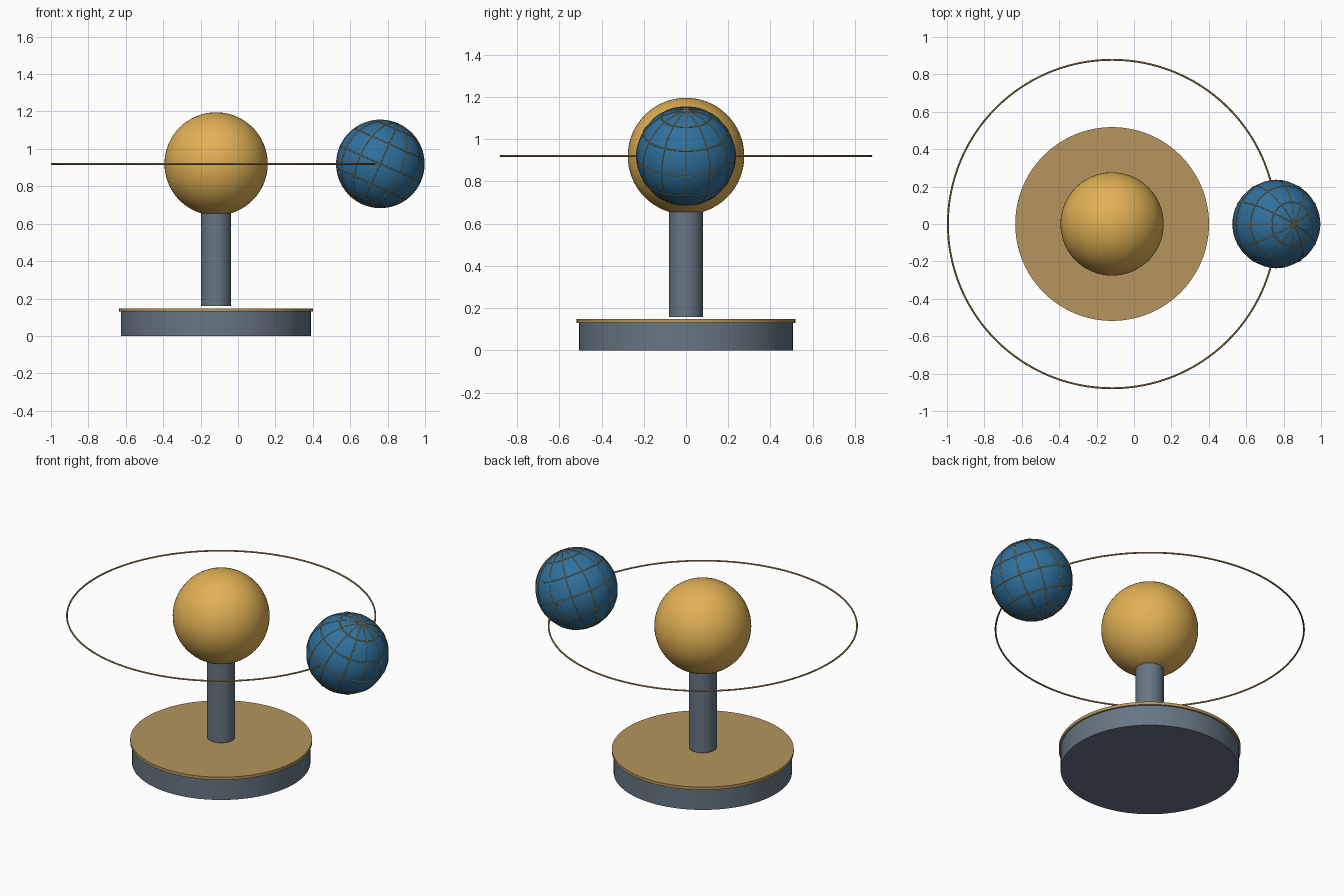
import bpy
import math
from mathutils import Matrix, Vector

if "Cube" in bpy.data.objects:
    bpy.data.objects.remove(bpy.data.objects["Cube"])


def material(name, rgb):
    m = bpy.data.materials.new(name)
    m.diffuse_color = (*rgb, 1.0)
    m.use_nodes = True
    m.node_tree.nodes["Principled BSDF"].inputs["Base Color"].default_value = m.diffuse_color
    return m


SLATE = material("slate grey", (0.135, 0.18, 0.23))
BRASS = material("aged brass", (0.46, 0.30, 0.11))
GOLD = material("sun gold", (0.75, 0.44, 0.09))
BLUE = material("ocean blue", (0.028, 0.165, 0.34))

AXIS_X = -0.117                      # stand and orbit axis
HEIGHT = 0.92                        # height of the orbit plane
ORBIT = 0.878
GLOBE_R = 0.234
GLOBE = Vector((AXIS_X + ORBIT, 0, HEIGHT))
TILT = Matrix.Rotation(math.radians(24), 4, 'Y')


def finish(name, mat):
    ob = bpy.context.object
    ob.name = name
    ob.data.materials.append(mat)
    bpy.ops.object.shade_smooth_by_angle(angle=math.radians(35))
    return ob


def cylinder(name, mat, radius, z0, z1):
    bpy.ops.mesh.primitive_cylinder_add(vertices=96, radius=radius, depth=z1 - z0,
                                        location=(AXIS_X, 0, (z0 + z1) / 2))
    return finish(name, mat)


def ball(name, mat, radius, centre):
    bpy.ops.mesh.primitive_uv_sphere_add(segments=64, ring_count=32, radius=radius,
                                         location=centre)
    return finish(name, mat)


def ring(name, mat, major, minor, matrix, segments):
    bpy.ops.mesh.primitive_torus_add(major_radius=major, minor_radius=minor,
                                     major_segments=segments, minor_segments=8)
    ob = finish(name, mat)
    ob.matrix_world = matrix
    return ob


# Stand
cylinder("base", SLATE, 0.508, 0.0, 0.132)
cylinder("base_plate", BRASS, 0.518, 0.13, 0.148)
cylinder("post", SLATE, 0.08, 0.159, 0.70)

# Sun and orbit ring
ball("sun", GOLD, 0.276, (AXIS_X, 0, HEIGHT))
ring("orbit_ring", BRASS, ORBIT, 0.005, Matrix.Translation((AXIS_X, 0, HEIGHT)), 160)

# Tilted globe
frame = Matrix.Translation(GLOBE) @ TILT
ball("globe", BLUE, GLOBE_R, (0, 0, 0)).matrix_world = frame

# Meridian wires every 30 degrees
for i in range(6):
    turn = Matrix.Rotation(math.radians(30 * i), 4, 'Z') @ Matrix.Rotation(math.pi / 2, 4, 'X')
    ring(f"meridian_{i + 1}", BRASS, GLOBE_R, 0.0028, frame @ turn, 64)

# Parallel wires every 30 degrees
for i, lat in enumerate((-60, -30, 0, 30, 60)):
    a = math.radians(lat)
    ring(f"parallel_{i + 1}", BRASS, GLOBE_R * math.cos(a), 0.0028,
         frame @ Matrix.Translation((0, 0, GLOBE_R * math.sin(a))), 64)
